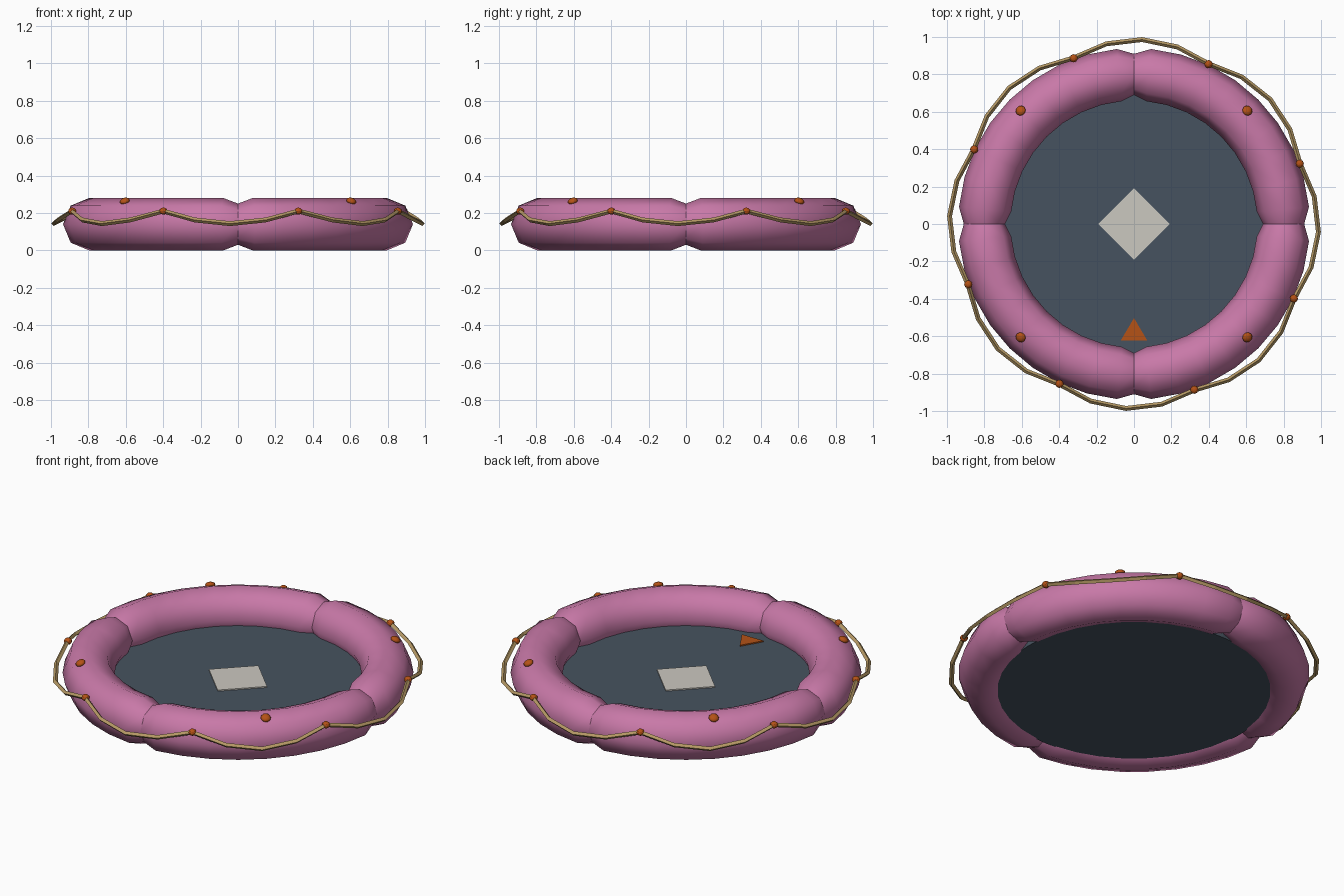
import bpy, bmesh, math
from mathutils import Matrix, Vector

if "Cube" in bpy.data.objects:
    bpy.data.objects.remove(bpy.data.objects["Cube"])


def material(name, rgb):
    m = bpy.data.materials.new(name)
    m.diffuse_color = (*rgb, 1)
    m.use_nodes = True
    m.node_tree.nodes["Principled BSDF"].inputs["Base Color"].default_value = m.diffuse_color
    return m


PINK = material("pink_rubber", (0.58, 0.19, 0.39))
SLATE = material("slate_floor", (0.062, 0.086, 0.115))
ORANGE = material("orange_trim", (0.46, 0.085, 0.008))
SAND = material("sand_rope", (0.47, 0.32, 0.13))
PALE = material("pale_patch", (0.60, 0.58, 0.53))


def finish(bm, name, mat, smooth=False):
    bmesh.ops.recalc_face_normals(bm, faces=bm.faces)
    for f in bm.faces:
        f.smooth = smooth
    me = bpy.data.meshes.new(name)
    bm.to_mesh(me)
    bm.free()
    me.materials.append(mat)
    ob = bpy.data.objects.new(name, me)
    bpy.context.collection.objects.link(ob)
    return ob


def sweep(name, stations, sides, mat, closed, smooth):
    """Loft rings around z; each station is (angle, radius, height, thickness)."""
    bm = bmesh.new()
    rings = []
    for a, r, z, t in stations:
        ring = []
        for i in range(sides):
            b = math.tau * i / sides
            d = r + t * math.cos(b)
            ring.append(bm.verts.new((d * math.cos(a), d * math.sin(a), z + t * math.sin(b))))
        rings.append(ring)
    pairs = list(zip(rings, rings[1:]))
    if closed:
        pairs.append((rings[-1], rings[0]))
    for p, q in pairs:
        for i in range(sides):
            j = (i + 1) % sides
            bm.faces.new((p[i], p[j], q[j], q[i]))
    if not closed:
        bm.faces.new(rings[0])
        bm.faces.new(rings[-1])
    ob = finish(bm, name, mat, smooth)
    if not closed:
        for f in ob.data.polygons:
            if len(f.vertices) == sides:
                f.use_smooth = False
    return ob


def prism(name, sides, radius, z0, z1, mat, centre=(0, 0), turn=0):
    bm = bmesh.new()
    bmesh.ops.create_cone(
        bm, cap_ends=True, segments=sides, radius1=radius, radius2=radius, depth=z1 - z0,
        matrix=Matrix.Translation((*centre, (z0 + z1) / 2)) @ Matrix.Rotation(turn, 4, 'Z'))
    return finish(bm, name, mat)


def bead(name, angle, radius, z, size, tilt, smooth):
    bm = bmesh.new()
    m = (Matrix.Rotation(angle, 4, 'Z') @ Matrix.Translation((radius, 0, z))
         @ Matrix.Rotation(tilt, 4, 'Y') @ Matrix.Diagonal((*size, 1)))
    bmesh.ops.create_uvsphere(bm, u_segments=10, v_segments=6, radius=1, matrix=m)
    return finish(bm, name, ORANGE, smooth)


# Four inflated chambers, pinched where they meet
angles = [0] + [5.6 + 78.8 * i / 8 for i in range(9)] + [90]
for k in range(4):
    stations = [(math.radians(a + 90 * k), 0.80, 0.14, 0.11 if a in (0, 90) else 0.14)
                for a in angles]
    sweep(f"tube_chamber_{k + 1}", stations, 8, PINK, False, True)

# Floor with centre patch and arrow marker
prism("floor", 64, 0.74, 0.028, 0.10, SLATE)


def flat_plate(name, points, mat):
    bm = bmesh.new()
    f = bm.faces.new([bm.verts.new((x, y, 0.099)) for x, y in points])
    new = bmesh.ops.extrude_face_region(bm, geom=[f])["geom"]
    bmesh.ops.translate(bm, vec=Vector((0, 0, 0.008)),
                        verts=[v for v in new if isinstance(v, bmesh.types.BMVert)])
    return finish(bm, name, mat)


flat_plate("centre_patch", [(0.19, 0), (0, 0.19), (-0.19, 0), (0, -0.19)], PALE)
flat_plate("arrow_marker", [(0, -0.503), (-0.071, -0.623), (0.071, -0.623)], ORANGE)

# Valve caps on the crown of each chamber
for k in range(4):
    bead(f"valve_cap_{k + 1}", math.radians(45 + 90 * k), 0.857, 0.264,
         (0.028, 0.028, 0.016), math.radians(24), True)

# Grab rope sagging between eight anchors
rope = []
for k in range(8):
    start = 20 + 45 * k
    bead(f"rope_anchor_{k + 1}", math.radians(start), 0.943, 0.21,
         (0.022, 0.022, 0.019), 0, False)
    for i in range(4):
        s = math.sin(math.pi * i / 4)
        rope.append((math.radians(start + 11.25 * i), 0.945 + 0.042 * s, 0.21 - 0.067 * s, 0.013))
sweep("grab_rope", rope, 4, SAND, True, False)
